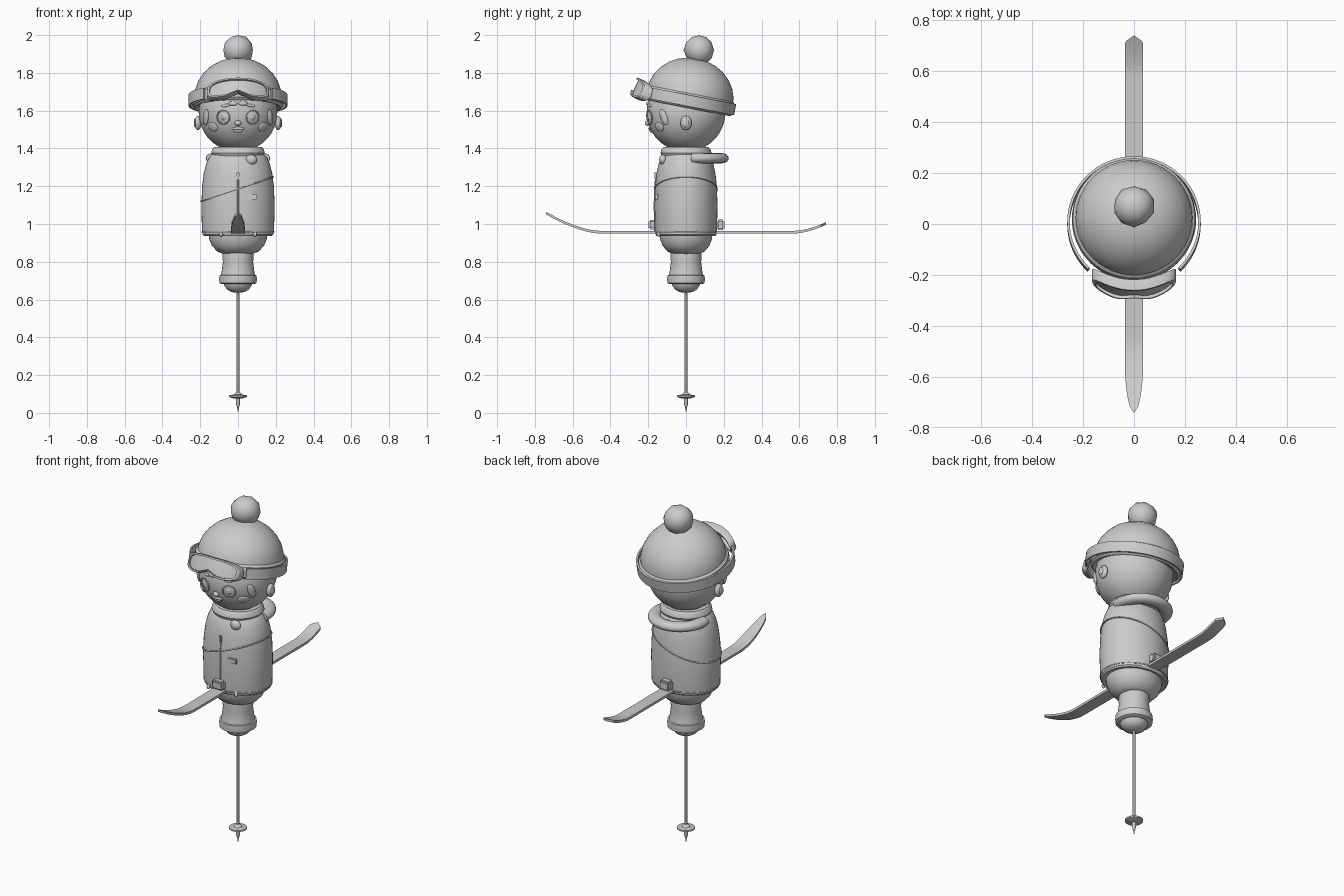
import bpy, bmesh, math, random
from mathutils import Vector, Matrix

if "Cube" in bpy.data.objects:
    bpy.data.objects.remove(bpy.data.objects["Cube"])

random.seed(4)
TAU = math.tau
mat = bpy.data.materials.new("light_grey")
mat.diffuse_color = (0.6, 0.6, 0.6, 1)
mat.use_nodes = True
mat.node_tree.nodes["Principled BSDF"].inputs["Base Color"].default_value = mat.diffuse_color


def finish(name, bm, matrix=Matrix()):
    bmesh.ops.remove_doubles(bm, verts=bm.verts, dist=1e-5)
    bmesh.ops.recalc_face_normals(bm, faces=bm.faces)
    bm.transform(matrix)
    me = bpy.data.meshes.new(name)
    bm.to_mesh(me)
    bm.free()
    me.materials.append(mat)
    ob = bpy.data.objects.new(name, me)
    bpy.context.collection.objects.link(ob)
    return ob


def loft(name, rings, loop=False, cap=True, matrix=Matrix()):
    """Skin a row of closed rings."""
    bm = bmesh.new()
    vs = [[bm.verts.new(p) for p in r] for r in rings]
    n = len(vs[0])
    pairs = list(zip(vs, vs[1:])) + ([(vs[-1], vs[0])] if loop else [])
    for a, b in pairs:
        for i in range(n):
            j = (i + 1) % n
            bm.faces.new((a[i], a[j], b[j], b[i]))
    if cap and not loop:
        bm.faces.new(vs[0])
        bm.faces.new(vs[-1])
    return finish(name, bm, matrix)


def lathe(name, profile, depth=1.0, seg=48, matrix=Matrix()):
    rings = [[(max(r, 1e-4) * math.cos(TAU * i / seg), max(r, 1e-4) * depth * math.sin(TAU * i / seg), z)
              for i in range(seg)] for r, z in profile]
    return loft(name, rings, matrix=matrix)


def tube(name, pts, a, b=None, loop=False, seg=10, matrix=Matrix()):
    """Sweep an oval: a sideways, b along the vertical-ish direction."""
    pts = [Vector(p) for p in pts]
    b, n, rings = b or a, len(pts), []
    for k, p in enumerate(pts):
        nxt = pts[(k + 1) % n] if loop else pts[min(k + 1, n - 1)]
        prv = pts[k - 1] if loop else pts[max(k - 1, 0)]
        t = (nxt - prv).normalized()
        up = Vector((0, 0, 1)) if abs(t.z) < 0.9 else Vector((0, 1, 0))
        s = t.cross(up).normalized()
        u = s.cross(t)
        rings.append([p + s * a * math.cos(TAU * i / seg) + u * b * math.sin(TAU * i / seg)
                      for i in range(seg)])
    return loft(name, rings, loop=loop, matrix=matrix)


def blob(name, pos, size, rot=Matrix(), seg=20):
    bm = bmesh.new()
    bmesh.ops.create_uvsphere(bm, u_segments=seg, v_segments=seg // 2, radius=1)
    return finish(name, bm, Matrix.Translation(pos) @ rot @ Matrix.Diagonal((*size, 1)))


def box(name, pos, size):
    bm = bmesh.new()
    bmesh.ops.create_cube(bm, size=1, matrix=Matrix.Translation(pos) @ Matrix.Diagonal((*size, 1)))
    bmesh.ops.bevel(bm, geom=bm.edges[:], offset=min(size) * 0.2, segments=2, affect='EDGES')
    return finish(name, bm)


# Head and face
HC, HR = Vector((0, 0, 1.59)), 0.208
blob("head", HC, (HR, HR, 0.207), seg=48)


def head_frame(x, z, lift=0.0, roll=0.0):
    dz = z - HC.z
    d = Vector((x, -math.sqrt(max(HR**2 - x * x - dz * dz, 0)), dz)).normalized()
    rot = d.to_track_quat('Z', 'Y').to_matrix().to_4x4() @ Matrix.Rotation(roll, 4, 'Z')
    return HC + d * (HR + lift), rot


def face_blob(name, x, z, sx, sy, thick, lift=0.0, roll=0.0):
    p, rot = head_frame(x, z, lift, roll)
    blob(name, p, (sx, sy, thick), rot)


def ring_pts(r, n=24):
    return [(r * math.cos(TAU * i / n), r * math.sin(TAU * i / n), 0) for i in range(n)]


for s, side in ((-1, "left"), (1, "right")):
    x = 0.077 * s
    face_blob(side + "_eye", x, 1.565, 0.034, 0.038, 0.007)
    face_blob(side + "_iris", x, 1.565, 0.021, 0.024, 0.011)
    face_blob(side + "_pupil", x, 1.565, 0.011, 0.013, 0.015)
    p, rot = head_frame(x, 1.565, 0.002)
    tube(side + "_eye_rim", ring_pts(0.035), 0.004, loop=True, seg=6,
         matrix=Matrix.Translation(p) @ rot)
    face_blob(side + "_cheek", 0.132 * s, 1.513, 0.032, 0.026, 0.008)
    face_blob(side + "_brow", 0.066 * s, 1.627, 0.026, 0.008, 0.007, roll=-0.15 * s)
    face_blob(side + "_hair_tuft", 0.17 * s, 1.565, 0.021, 0.045, 0.012, roll=0.35 * s)
    blob(side + "_ear", (0.212 * s, 0, 1.535), (0.018, 0.03, 0.038))
    blob(side + "_ear_inner", (0.228 * s, -0.002, 1.535), (0.006, 0.017, 0.023))
    face_blob(side + "_fringe", 0.027 * s, 1.638, 0.024, 0.012, 0.01)
face_blob("nose", 0, 1.535, 0.018, 0.014, 0.014, 0.004)
face_blob("upper_lip", 0, 1.505, 0.035, 0.009, 0.008)
face_blob("lower_lip", 0, 1.493, 0.024, 0.010, 0.009)

# Hat, tipped backwards
TILT = Matrix.Rotation(math.radians(-11), 4, 'X')
hat = Matrix.Translation((0, 0.018, 1.655)) @ TILT
lathe("hat", [(0, 0), (0.2, -0.03), (0.228, -0.042), (0.24, -0.03), (0.244, 0), (0.24, 0.025),
              (0.229, 0.036), (0.226, 0.06), (0.212, 0.1), (0.185, 0.142), (0.145, 0.18),
              (0.1, 0.205), (0.05, 0.22), (0, 0.225)], matrix=hat)
bm = bmesh.new()
bmesh.ops.create_icosphere(bm, subdivisions=2, radius=0.08)
for v in bm.verts:
    v.co *= random.uniform(0.97, 1.05)
finish("pompom", bm, Matrix.Translation((0, 0.07, 1.92)))

# Goggle strap around the back of the hat
strap = []
for i in range(49):
    t = math.radians(-46 + 272 * i / 48)
    strap.append([(r * math.cos(t), r * math.sin(t), z)
                  for r, z in ((0.252, -0.03), (0.262, -0.03), (0.262, 0.03), (0.252, 0.03))])
loft("goggle_strap", strap, matrix=Matrix.Translation((0, 0.003, 1.655)) @ TILT)

# Goggles: curved frame with a nose notch and a lens
gog = Matrix.Translation((0, -0.255, 1.715)) @ Matrix.Rotation(math.radians(-25), 4, 'X')


def goggle_ring(scale, dy, n=64):
    pts = []
    for i in range(n):
        c, s = math.cos(TAU * i / n), math.sin(TAU * i / n)
        x = 0.165 * math.copysign(abs(c)**0.6, c)
        z = 0.054 * math.copysign(abs(s)**0.6, s)
        if s < 0:
            z += 0.032 * math.exp(-(x / 0.045)**2)
        x, z = x * (1 if scale < 0.5 else 1 - (1 - scale) * 0.45), z * scale
        if scale < 0.5:
            x *= 0.9
        pts.append((x, dy - 0.02 + 2.3 * x * x, z))
    return pts


loft("goggle_frame", [goggle_ring(a, d) for a, d in
     ((0.78, 0.004), (0.80, -0.01), (0.96, -0.01), (1.0, -0.004), (1.0, 0.035), (0.78, 0.035))],
     loop=True, matrix=gog)
loft("goggle_lens", [goggle_ring(a, d) for a, d in ((0.0, 0.002), (0.45, 0.002), (0.8, 0.003))],
     cap=False, matrix=gog)

# Jacket, slightly shallower than wide
DEEP = 0.86
lathe("jacket", [(0, 0.95), (0.15, 0.943), (0.18, 0.937), (0.188, 0.945), (0.191, 0.97),
                 (0.194, 1.1), (0.19, 1.2), (0.181, 1.27), (0.168, 1.32), (0.152, 1.355),
                 (0.13, 1.378), (0, 1.385)], DEEP)
lathe("collar", [(0, 1.36), (0.135, 1.36), (0.142, 1.375), (0.137, 1.395), (0.125, 1.408),
                 (0, 1.41)], 0.95)


def around(r, zf, n=64):
    pts = []
    for i in range(n):
        c, s = math.cos(TAU * i / n), math.sin(TAU * i / n)
        k = r - 0.005 * c * (zf != 0)
        pts.append((k * c, k * DEEP * s, (1.185 + zf * c) if zf else 0.958))
    return pts


tube("jacket_seam", around(0.191, 0.065), 0.004, loop=True, seg=6)
tube("hem_cord", around(0.189, 0), 0.004, loop=True, seg=6)
tube("zip", [(0, -0.164, 0.95), (0, -0.167, 1.1), (0, -0.164, 1.2), (0, -0.157, 1.265)],
     0.005, seg=6)
box("zip_pull", (0, -0.162, 1.255), (0.014, 0.01, 0.04))
box("pocket_flap", (0.07, -0.156, 1.145), (0.062, 0.014, 0.028))
blob("collar_button", (0.07, -0.122, 1.34), (0.031, 0.02, 0.027))
for s in (-1, 1):
    blob("hem_toggle", (0.09 * s, -0.145, 0.945), (0.01, 0.01, 0.013), seg=12)

# Hood lying behind the neck
hood = [(0.135 * math.cos(t), 0.055 + 0.135 * math.sin(t), 1.348)
        for t in [math.radians(-10 + 200 * i / 32) for i in range(33)]]
tube("hood", hood, 0.036, 0.027, seg=16)
blob("hood_inside", (0, 0.07, 1.35), (0.13, 0.12, 0.018), seg=24)

# Trousers and boot
lathe("trousers", [(0, 0.84), (0.08, 0.842), (0.11, 0.855), (0.138, 0.885), (0.152, 0.92),
                   (0.156, 0.95), (0, 0.96)], 0.9)
lathe("boot_cuff", [(0, 0.85), (0.08, 0.848), (0.083, 0.83), (0.08, 0.8), (0.086, 0.75),
                    (0.09, 0.73), (0.098, 0.728), (0.1, 0.71), (0.098, 0.688), (0.088, 0.682),
                    (0, 0.682)])
lathe("boot_toe", [(0, 0.7), (0.075, 0.69), (0.073, 0.675), (0.058, 0.653), (0.035, 0.64),
                   (0, 0.635)])

# Ski running front to back through the jacket
ski = []
for i in range(61):
    y = -0.74 + 1.48 * i / 60
    f, b = max(0, -0.46 - y) / 0.28, max(0, y - 0.58) / 0.16
    z = 0.95 + 0.1 * f**1.6 + 0.045 * b**1.6
    w = 0.036 * min(1, math.sqrt(max(0, 1 - max(0, (-0.5 - y) / 0.24)**2)) + 0.02)
    w *= math.sqrt(max(0, 1 - max(0, (y - 0.70) / 0.04)**2)) + 0.02
    w = min(w, 0.036)
    ski.append([(-w, y, z), (w, y, z), (w, y, z + 0.014), (-w, y, z + 0.014)])
loft("ski", ski)
box("front_binding", (0, -0.178, 0.995), (0.07, 0.04, 0.05))
box("back_binding", (0, 0.182, 0.995), (0.066, 0.046, 0.056))

# Pole with basket and spike
lathe("pole", [(0.007, 0.64), (0.007, 0.07)], seg=16)
lathe("pole_basket", [(0, 0.112), (0.012, 0.108), (0.022, 0.097), (0.048, 0.093), (0.048, 0.085),
                      (0.025, 0.077), (0, 0.075)], seg=32)
lathe("pole_spike", [(0.01, 0.08), (0.01, 0.045), (0.005, 0.03), (0.0, 0.0)], seg=12)

# Smooth shading with crisp edges
for ob in bpy.context.scene.objects:
    ob.select_set(True)
    bpy.context.view_layer.objects.active = ob
bpy.ops.object.shade_smooth_by_angle(angle=math.radians(35))
